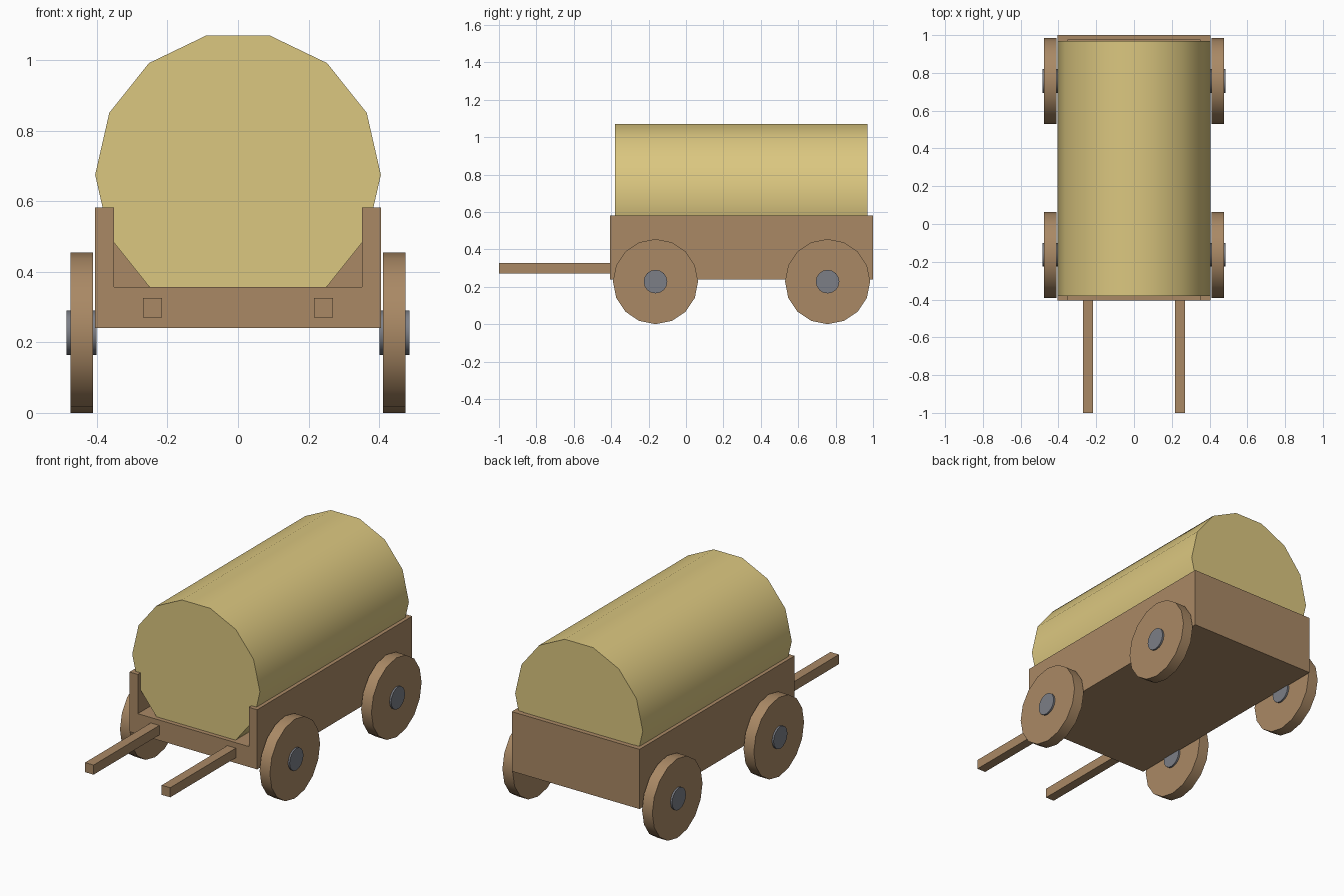
import bpy
import bmesh
from math import radians, pi
from mathutils import Matrix

cube = bpy.data.objects.get("Cube")
if cube:
    bpy.data.objects.remove(cube, do_unlink=True)


def material(name, rgb):
    mat = bpy.data.materials.new(name)
    mat.use_nodes = True
    mat.diffuse_color = (*rgb, 1)
    mat.node_tree.nodes["Principled BSDF"].inputs["Base Color"].default_value = (*rgb, 1)
    return mat


wood = material("brown_wood", (0.40, 0.25, 0.13))
canvas = material("tan_canvas", (0.71, 0.57, 0.215))
metal = material("grey_metal", (0.20, 0.21, 0.24))


def finish(name, bm, mat):
    bmesh.ops.recalc_face_normals(bm, faces=bm.faces)
    mesh = bpy.data.meshes.new(name)
    bm.to_mesh(mesh)
    bm.free()
    mesh.materials.append(mat)
    obj = bpy.data.objects.new(name, mesh)
    bpy.context.collection.objects.link(obj)
    return obj


def box(name, low, high, mat):
    bm = bmesh.new()
    bmesh.ops.create_cube(bm, size=1)
    for v in bm.verts:
        v.co = [(a + b) / 2 + c * (b - a) for a, b, c in zip(low, high, v.co)]
    return finish(name, bm, mat)


def cylinder(name, sides, radius, length, centre, axis, mat):
    """Smooth-sided cylinder along x or y, with sharp flat caps."""
    bm = bmesh.new()
    turn = Matrix.Rotation(pi / 2, 4, "Y" if axis == "x" else "X")
    # Start the ring on the horizontal axis so vertices land on the side points
    spin = Matrix.Rotation(pi / 2, 4, "Z")
    bmesh.ops.create_cone(bm, cap_ends=True, segments=sides, radius1=radius,
                          radius2=radius, depth=length,
                          matrix=Matrix.Translation(centre) @ turn @ spin)
    obj = finish(name, bm, mat)
    bpy.ops.object.select_all(action="DESELECT")
    obj.select_set(True)
    bpy.context.view_layer.objects.active = obj
    bpy.ops.object.shade_smooth_by_angle(angle=radians(35))
    return obj


# Wagon bed: U-shaped section swept from front to back, closed by a tailboard
OUT, INN, BASE, FLOOR, RIM = 0.405, 0.352, 0.24, 0.357, 0.582
half = [(OUT, BASE), (OUT, RIM), (INN, RIM), (INN, FLOOR)]
section = half + [(-x, z) for x, z in reversed(half)]
bm = bmesh.new()
front = bm.faces.new([bm.verts.new((x, -0.405, z)) for x, z in section])
swept = bmesh.ops.extrude_face_region(bm, geom=[front], use_keep_orig=True)
moved = [g for g in swept["geom"] if isinstance(g, bmesh.types.BMVert)]
bmesh.ops.translate(bm, verts=moved, vec=(0, 1.405, 0))
finish("wagon_bed", bm, wood)
box("tailboard", (-INN, 0.973, FLOOR), (INN, 1.0, RIM), wood)

# Canvas cover: 14-sided barrel with points at its widest level
cover = cylinder("canvas_cover", 14, OUT, 1.35, (0, 0, 0), "y", canvas)
wide = max(v.co.x for v in cover.data.vertices)
if wide < OUT * 0.99:  # ring is half a step off
    cover.data.transform(Matrix.Rotation(pi / 14, 4, "Y"))
cover.data.transform(Matrix.Translation((0, 0.295, 0.675)))

# Wheels, hubs and pulling shafts on both sides
for side, s in (("left", 1), ("right", -1)):
    for end, y in (("front", -0.163), ("rear", 0.757)):
        centre = (s * 0.443, y, 0.2275)
        cylinder(f"{end}_{side}_wheel", 16, 0.2275, 0.065, centre, "x", wood)
        cylinder(f"{end}_{side}_hub", 16, 0.063, 0.085, centre, "x", metal)
    x = s * 0.243
    box(f"{side}_shaft", (x - 0.027, -1.0, 0.271), (x + 0.027, -0.4, 0.326), wood)
